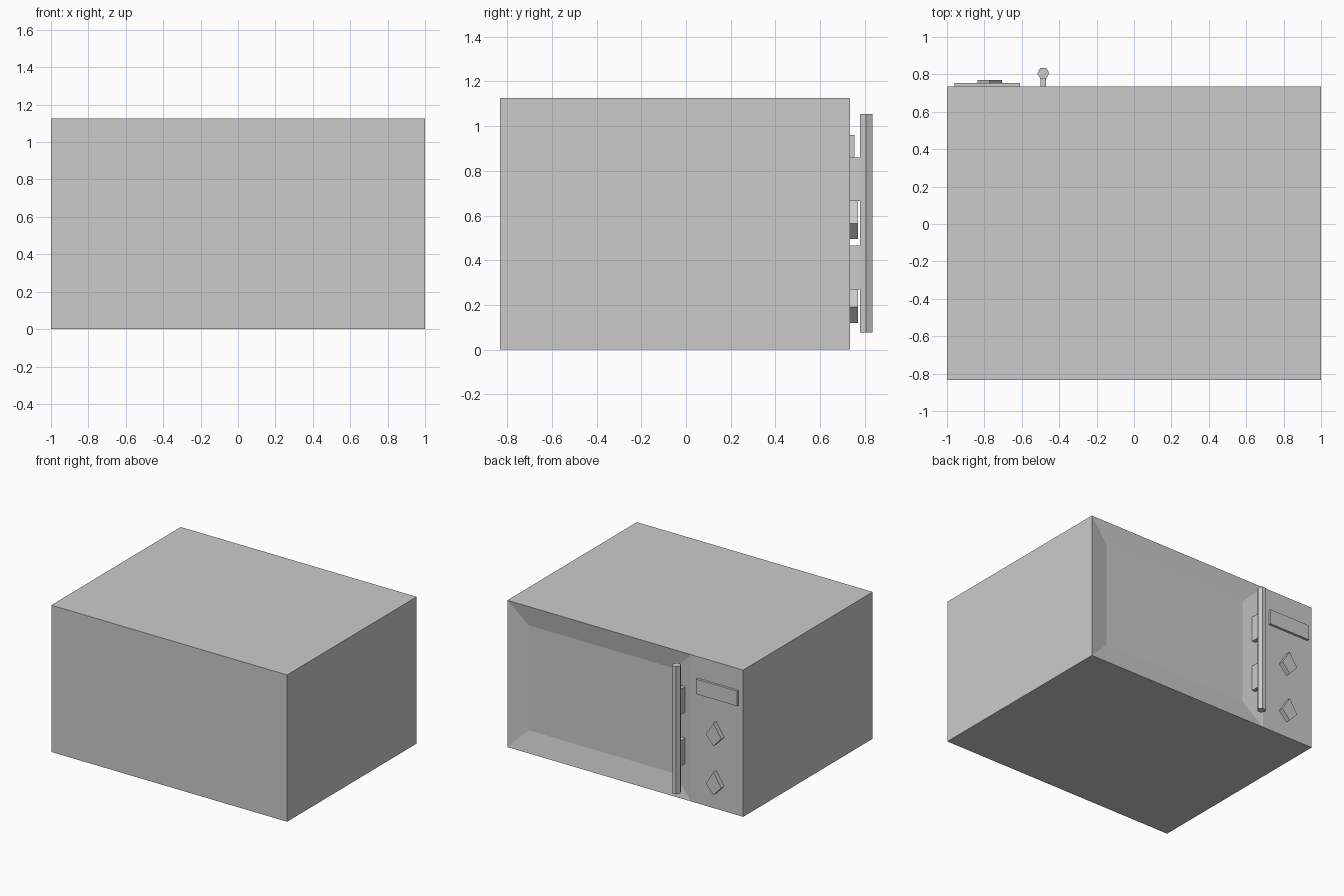
import bpy, bmesh, math
from mathutils import Vector

if "Cube" in bpy.data.objects:
    bpy.data.objects.remove(bpy.data.objects["Cube"])

FACE_Y = 0.735   # plane of the door and control panel
BACK_Y = -0.833
HEIGHT = 1.125
HANDLE_X = -0.485


def finish(name, bm):
    bmesh.ops.recalc_face_normals(bm, faces=bm.faces)
    mesh = bpy.data.meshes.new(name)
    bm.to_mesh(mesh)
    bm.free()
    obj = bpy.data.objects.new(name, mesh)
    bpy.context.collection.objects.link(obj)
    return obj


def box_bm(lo, hi):
    bm = bmesh.new()
    bmesh.ops.create_cube(bm, size=1)
    for v in bm.verts:
        v.co = Vector([hi[i] if v.co[i] > 0 else lo[i] for i in range(3)])
    return bm


def box(name, lo, hi):
    return finish(name, box_bm(lo, hi))


def prism(name, points):
    """Extrude a profile by the vector from its first to its second loop."""
    outline, offset = points
    bm = bmesh.new()
    face = bm.faces.new([bm.verts.new(p) for p in outline])
    new = bmesh.ops.extrude_face_region(bm, geom=[face], use_keep_orig=True)["geom"]
    bmesh.ops.translate(bm, vec=offset,
                        verts=[g for g in new if isinstance(g, bmesh.types.BMVert)])
    return finish(name, bm)


# Casing: split off the door area and sink its window behind a sloped frame
bm = box_bm((-1, BACK_Y, 0), (1, FACE_Y, HEIGHT))
bmesh.ops.bisect_plane(bm, geom=bm.verts[:] + bm.edges[:] + bm.faces[:],
                       plane_co=(-0.557, 0, 0), plane_no=(1, 0, 0))
bmesh.ops.recalc_face_normals(bm, faces=bm.faces)
door = max((f for f in bm.faces if f.normal.y > 0.9),
           key=lambda f: f.calc_center_median().x)
bmesh.ops.inset_region(bm, faces=[door], thickness=0.16, depth=-0.03,
                       use_even_offset=True)
finish("casing_with_door", bm)

# Hexagonal handle bar
ring = [(HANDLE_X + 0.032 * math.cos(k * math.pi / 3),
         0.806 + 0.032 * math.sin(k * math.pi / 3), 0.077) for k in range(6)]
prism("handle_bar", (ring, (0, 0, 0.978)))

# Handle mounts
for i, z in enumerate((0.27, 0.665)):
    box(f"handle_mount_{i + 1}", (HANDLE_X - 0.015, 0.70, z),
        (HANDLE_X + 0.015, 0.785, z + 0.195))

# Display
box("display", (-0.96, FACE_Y - 0.01, 0.845), (-0.61, 0.753, 0.96))

# Kite-shaped control knobs
for i, z in enumerate((0.12, 0.495)):
    kite = [(-0.772 + dx, FACE_Y - 0.01, z + dz)
            for dx, dz in ((0, 0), (0.066, 0.07), (0, 0.175), (-0.066, 0.07))]
    prism(f"knob_{i + 1}", (kite, (0, 0.045, 0)))
